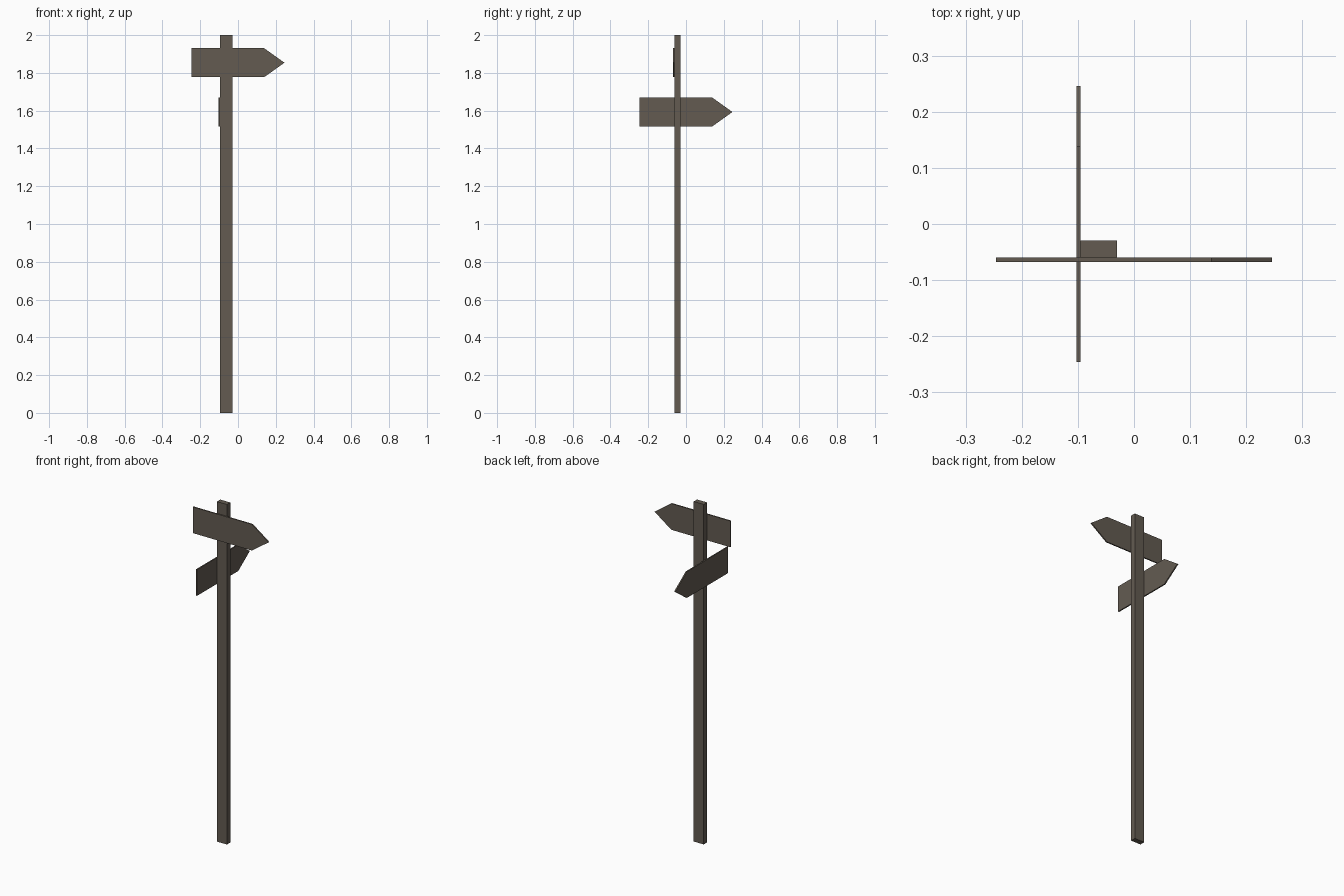
import bpy
import bmesh
from mathutils import Matrix, Vector

if "Cube" in bpy.data.objects:
    bpy.data.objects.remove(bpy.data.objects["Cube"])

# Single weathered wood colour
wood = bpy.data.materials.new("weathered_wood")
wood.diffuse_color = (0.125, 0.105, 0.083, 1.0)
wood.use_nodes = True
wood.node_tree.nodes["Principled BSDF"].inputs["Base Color"].default_value = wood.diffuse_color


def prism(name, profile, depth, matrix):
    """Extrude a closed (u, v) outline along local +z, then place it."""
    bm = bmesh.new()
    face = bm.faces.new([bm.verts.new((u, v, 0)) for u, v in profile])
    ext = bmesh.ops.extrude_face_region(bm, geom=[face])
    verts = [g for g in ext["geom"] if isinstance(g, bmesh.types.BMVert)]
    bmesh.ops.translate(bm, verts=verts, vec=(0, 0, depth))
    bm.transform(matrix)
    bmesh.ops.recalc_face_normals(bm, faces=bm.faces[:])
    mesh = bpy.data.meshes.new(name)
    bm.to_mesh(mesh)
    bm.free()
    mesh.materials.append(wood)
    obj = bpy.data.objects.new(name, mesh)
    bpy.context.collection.objects.link(obj)
    return obj


def frame(u, v, w, origin):
    """Matrix sending local x, y, z to the directions u, v, w."""
    m = Matrix((u, v, w)).transposed().to_4x4()
    return Matrix.Translation(Vector(origin)) @ m


X, Y, Z = Vector((1, 0, 0)), Vector((0, 1, 0)), Vector((0, 0, 1))
X0, X1 = -0.095, -0.030   # post width
Y0, Y1 = -0.060, -0.029   # post depth

# Upright post
prism("post", [(X0, Y0), (X1, Y0), (X1, Y1), (X0, Y1)], 2.0, Matrix())

# Arrow-shaped boards: one on the front face, one on the left face
H, T = 0.077, 0.0075
arrow = [(-0.246, -H), (0.138, -H), (0.246, 0), (0.138, H), (-0.246, H)]
prism("upper_arrow_board", arrow, T, frame(X, Z, -Y, (0, Y0, 1.854)))
prism("lower_arrow_board", arrow, T, frame(Y, Z, -X, (X0, 0, 1.593)))
